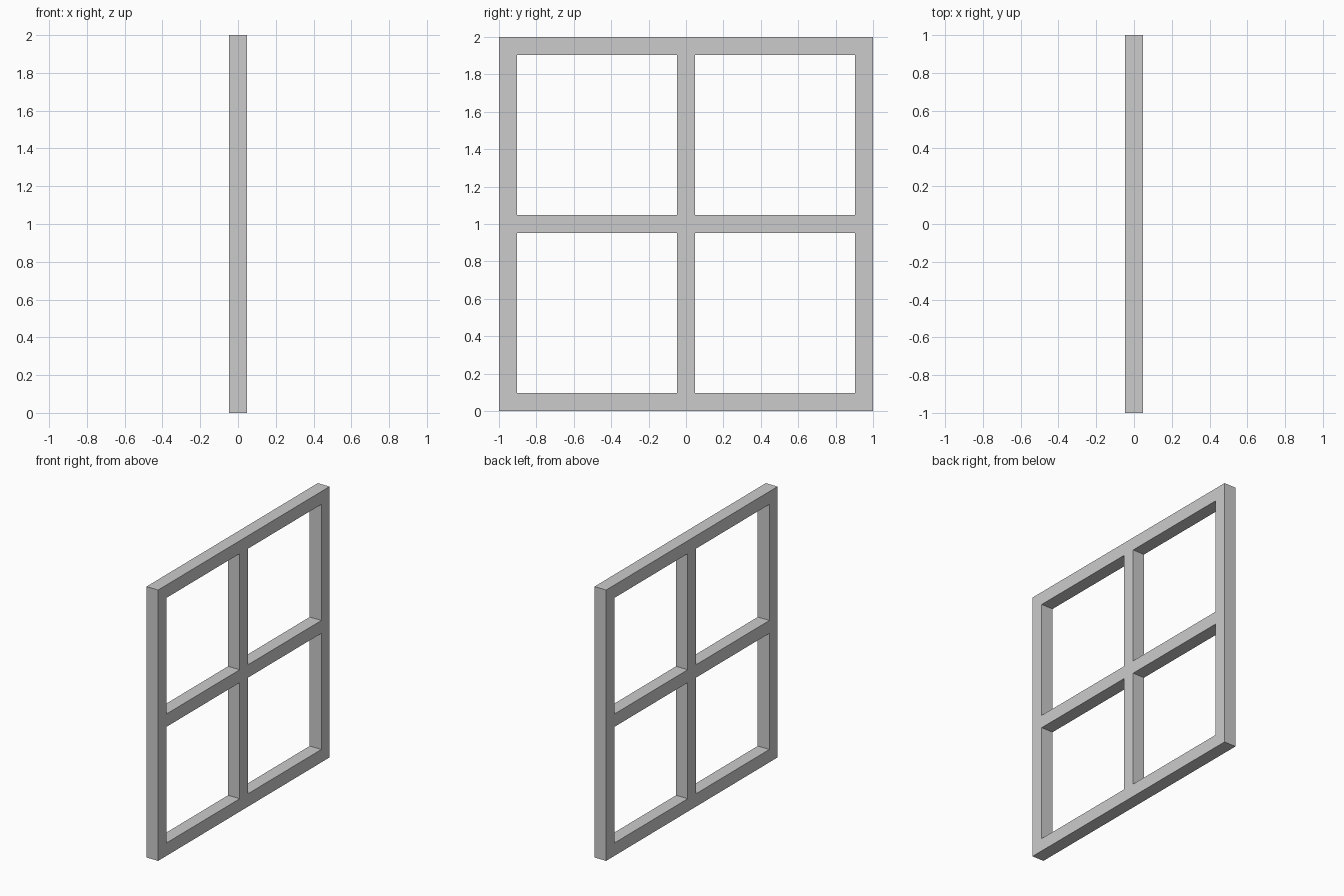
import bpy, bmesh

if "Cube" in bpy.data.objects:
    bpy.data.objects.remove(bpy.data.objects["Cube"])

BAR = 2 / 21                      # bar width and depth
cuts = [0, BAR, 10 * BAR, 11 * BAR, 20 * BAR, 2]   # bar edges along y and z

# Four-pane frame: grid cells without the panes, extruded to bar depth
bm = bmesh.new()
grid = [[bm.verts.new((-BAR / 2, y - 1, z)) for z in cuts] for y in cuts]
for i in range(5):
    for j in range(5):
        if i % 2 and j % 2:       # open pane
            continue
        bm.faces.new((grid[i][j], grid[i][j + 1], grid[i + 1][j + 1], grid[i + 1][j]))
front = bmesh.ops.extrude_face_region(bm, geom=bm.faces[:], use_keep_orig=True)
bmesh.ops.translate(bm, vec=(BAR, 0, 0),
                    verts=[g for g in front["geom"] if isinstance(g, bmesh.types.BMVert)])
bmesh.ops.recalc_face_normals(bm, faces=bm.faces[:])

mesh = bpy.data.meshes.new("window_frame")
bm.to_mesh(mesh)
bm.free()
bpy.context.collection.objects.link(bpy.data.objects.new("window_frame", mesh))
